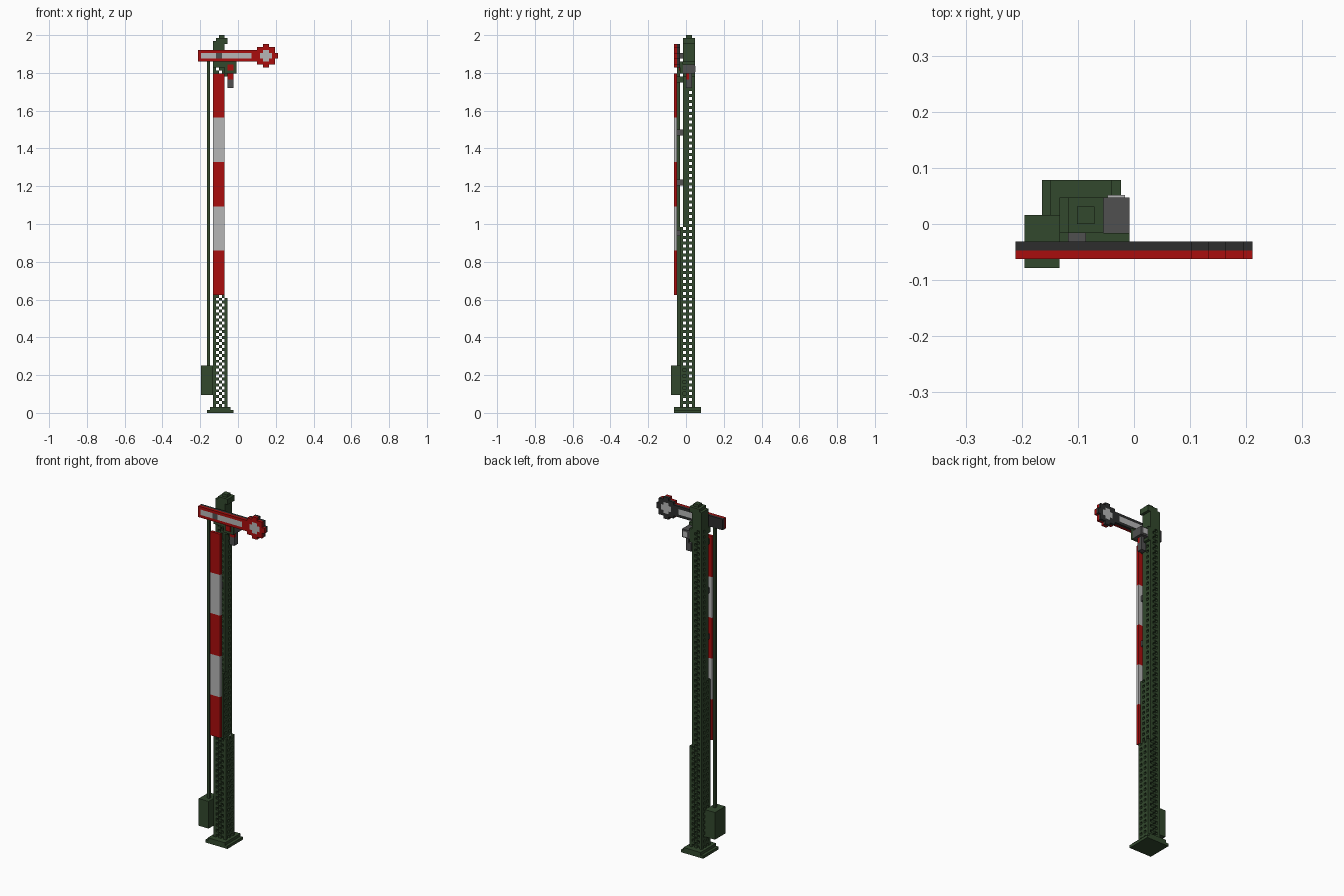
import bpy, bmesh
from mathutils import Matrix, Vector

if "Cube" in bpy.data.objects:
    bpy.data.objects.remove(bpy.data.objects["Cube"])

V = 1 / 64  # one block of the grid


def material(name, r, g, b):
    m = bpy.data.materials.new(name)
    m.use_nodes = True
    m.diffuse_color = (r, g, b, 1)
    bsdf = m.node_tree.nodes["Principled BSDF"]
    bsdf.inputs["Base Color"].default_value = (r, g, b, 1)
    bsdf.inputs["Roughness"].default_value = 0.9
    return m


GREEN = material("dark green", 0.032, 0.065, 0.026)
RED = material("signal red", 0.40, 0.004, 0.004)
WHITE = material("pale grey", 0.47, 0.47, 0.47)
DARK = material("charcoal", 0.026, 0.027, 0.027)
GREY = material("mid grey", 0.08, 0.08, 0.08)


def part(name, mat, boxes):
    """Boxes are (x0, x1, y0, y1, z0, z1) in grid blocks."""
    bm = bmesh.new()
    for x0, x1, y0, y1, z0, z1 in boxes:
        centre = Vector(((x0 + x1) / 2 - 13.5, (y0 + y1) / 2 - 5, (z0 + z1) / 2)) * V
        size = Vector((x1 - x0, y1 - y0, z1 - z0)) * V
        bmesh.ops.create_cube(bm, size=1, matrix=Matrix.LocRotScale(centre, None, size))
    mesh = bpy.data.meshes.new(name)
    bm.to_mesh(mesh)
    bm.free()
    mesh.materials.append(mat)
    ob = bpy.data.objects.new(name, mesh)
    bpy.context.collection.objects.link(ob)
    return ob


def lattice(name, x0, x1, y0, y1, z0, z1):
    """Four corner posts, checkered front and back, laddered sides."""
    boxes = [(x, x + 1, y, y + 1, z0, z1) for x in (x0, x1 - 1) for y in (y0, y1 - 1)]
    for x in (x0, x1 - 1):
        boxes.append((x, x + 1, 5, 6, z0, z1))
    for z in range(z0, z1):
        for y in (y0, y1 - 1):
            for x in range(x0 + 1, x1 - 1):
                if (x + z) % 2:
                    boxes.append((x, x + 1, y, y + 1, z, z + 1))
        if z % 2:
            for x in (x0, x1 - 1):
                boxes.append((x, x + 1, y0 + 1, y1 - 1, z, z + 1))
    part(name, GREEN, boxes)


# Stepped foot
part("base_plate", GREEN, [(3, 12, 1, 10, 0, 1), (4, 11, 1, 10, 1, 2)])

# Lattice mast, slimmer in two steps
lattice("mast_lower", 5, 10, 3, 8, 2, 39)
lattice("mast_middle", 5, 9, 3, 8, 39, 63)
lattice("mast_upper", 5, 9, 4, 8, 63, 119)
part("mast_head", GREEN, [(5, 9, 4, 8, 119, 126), (6, 10, 4, 8, 125, 127),
                          (7, 9, 5, 7, 127, 128)])

# Drive box and pull rod
part("drive_box", GREEN, [(1, 5, 0, 6, 6, 16)])
part("pull_rod", GREEN, [(3, 4, 2, 3, 16, 119)])

# Striped mast board with its brackets
for n in range(5):
    part(f"board_stripe_{n + 1}", WHITE if n % 2 else RED,
         [(5, 9, 1, 2, 40 + 15 * n, 55 + 15 * n)])
part("board_brackets", GREY, [(6, 8, 2, 4, z, z + 2) for z in (60, 77, 94)])
part("board_top_bracket", GREEN, [(6, 8, 2, 4, 112, 114)])

# Arm: coloured front layer and charcoal back layer, with a round end
ring = [(22, 24, 117, 118), (20, 26, 118, 119), (20, 21, 119, 121), (19, 20, 120, 122),
        (20, 21, 121, 123), (25, 26, 119, 123), (26, 27, 120, 122),
        (20, 26, 123, 124), (22, 24, 124, 125)]
ring += [(x, x + 1, z, z + 1) for x in (21, 24) for z in (119, 122)]
border = [(0, 20, 119, 120), (0, 20, 122, 123), (0, 1, 120, 122), (18, 19, 120, 122)]


def layer(rects, y):
    return [(x0, x1, y, y + 1, z0, z1) for x0, x1, z0, z1 in rects]


disc = [(22, 24, 119, 123), (21, 22, 120, 122), (24, 25, 120, 122)]
part("arm_front_frame", RED, layer(border + ring, 1))
part("arm_front_stripe", WHITE, layer([(1, 6, 120, 122), (8, 18, 120, 122)], 1))
part("arm_pivot", GREY, [(6, 8, 1, 4, 120, 122)])
part("arm_back_frame", DARK, layer(border + ring + [(1, 6, 120, 122)], 2))
part("arm_back_stripe", WHITE, layer([(8, 18, 120, 122)], 2))
part("arm_disc", WHITE, layer(disc, 1) + layer(disc, 2))

# Lamp and its bracket beside the mast
part("lamp_bracket", GREEN, [(9, 13, 3, 4, 115, 119), (5, 9, 3, 4, 117, 119),
                             (9, 10, 4, 8, 114, 119)])
part("lamp_front_glass", RED, [(10, 12, 2.6, 3, 116, 118)])
part("lamp_housing", GREY, [(10, 13, 4, 8, 115, 118)])
part("lamp_rear_lens", WHITE, [(10.5, 12.5, 8, 8.3, 115.5, 117.5)])
part("lamp_lower_glass", RED, [(10, 12, 5, 6, 113, 115)])
part("lamp_lower_box", GREY, [(10, 12, 5, 7, 110, 113), (11, 12, 6, 7, 113, 115)])
